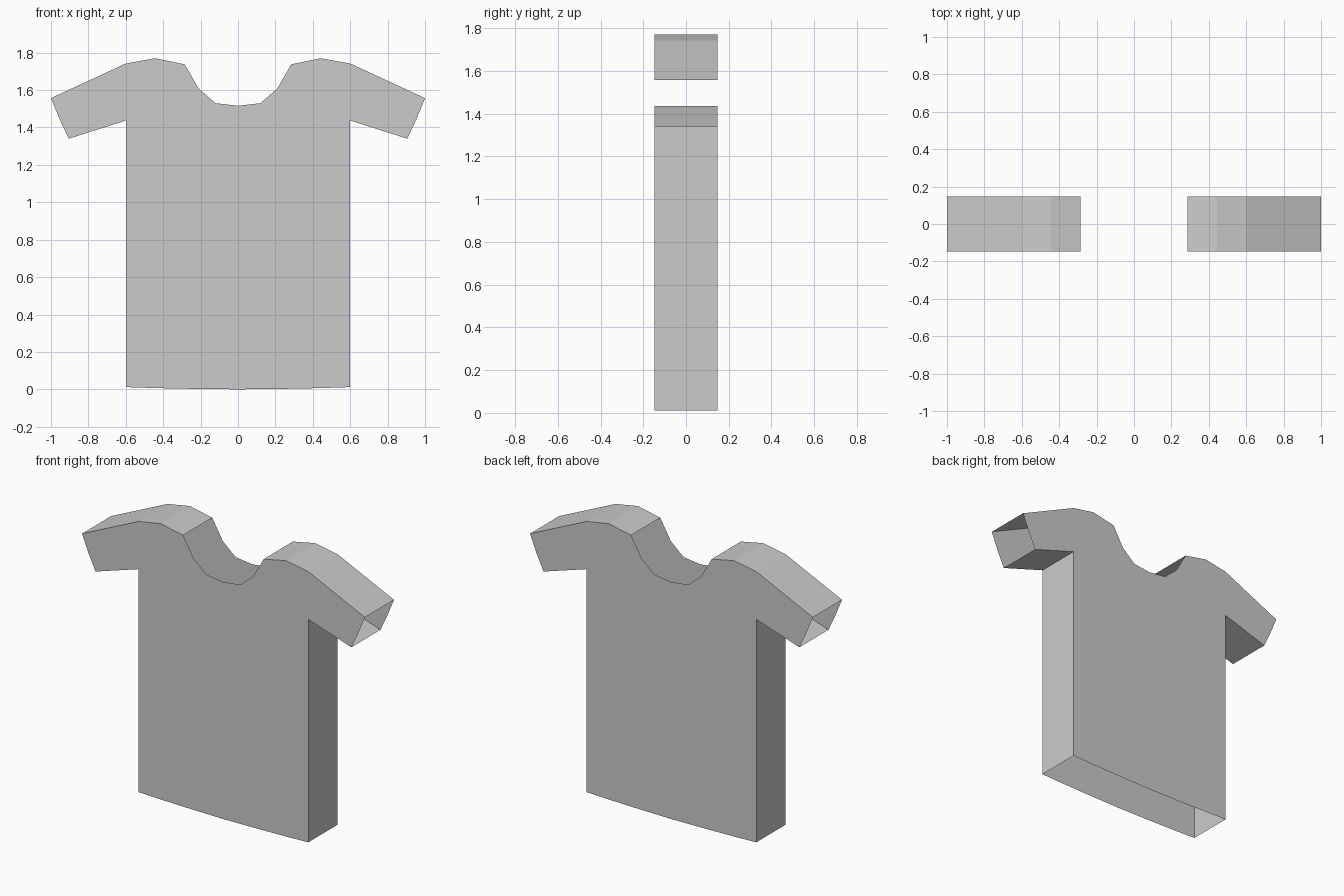
import bpy, bmesh

if "Cube" in bpy.data.objects:
    bpy.data.objects.remove(bpy.data.objects["Cube"])

DEPTH = 0.147  # half thickness

# Right half outline, from hem centre round to neck centre: x, z, wall to the next point?
HALF = [
    (0.0, 0.0, False), (0.26, 0.003, False), (0.45, 0.007, False),   # open hem
    (0.6, 0.012, True), (0.6, 1.437, True),                          # side, sleeve underside
    (0.905, 1.34, False), (0.952, 1.44, False),                      # open cuff
    (1.0, 1.557, True), (0.6, 1.742, True), (0.443, 1.77, True),     # sleeve top, shoulder
    (0.285, 1.738, False), (0.21, 1.608, False), (0.12, 1.53, False),  # open neck
    (0.0, 1.516, False),
]

bm = bmesh.new()


def outline(y):
    right = [bm.verts.new((x, y, z)) for x, z, _ in HALF]
    left = [bm.verts.new((-x, y, z)) for x, z, _ in HALF[1:-1]]
    ends = [right[0]] + left + [right[-1]]
    return right, ends


# Front and back panels
front_r, front_l = outline(-DEPTH)
back_r, back_l = outline(DEPTH)
bm.faces.new(front_r + front_l[-2:0:-1])
bm.faces.new((back_r + back_l[-2:0:-1])[::-1])

# Side, sleeve and shoulder walls; hem, cuffs and neck stay open
for i, (_, _, wall) in enumerate(HALF):
    if wall:
        bm.faces.new((front_r[i], back_r[i], back_r[i + 1], front_r[i + 1]))
        bm.faces.new((front_l[i + 1], back_l[i + 1], back_l[i], front_l[i]))

mesh = bpy.data.meshes.new("shirt")
bm.to_mesh(mesh)
bm.free()
shirt = bpy.data.objects.new("shirt", mesh)
bpy.context.collection.objects.link(shirt)
